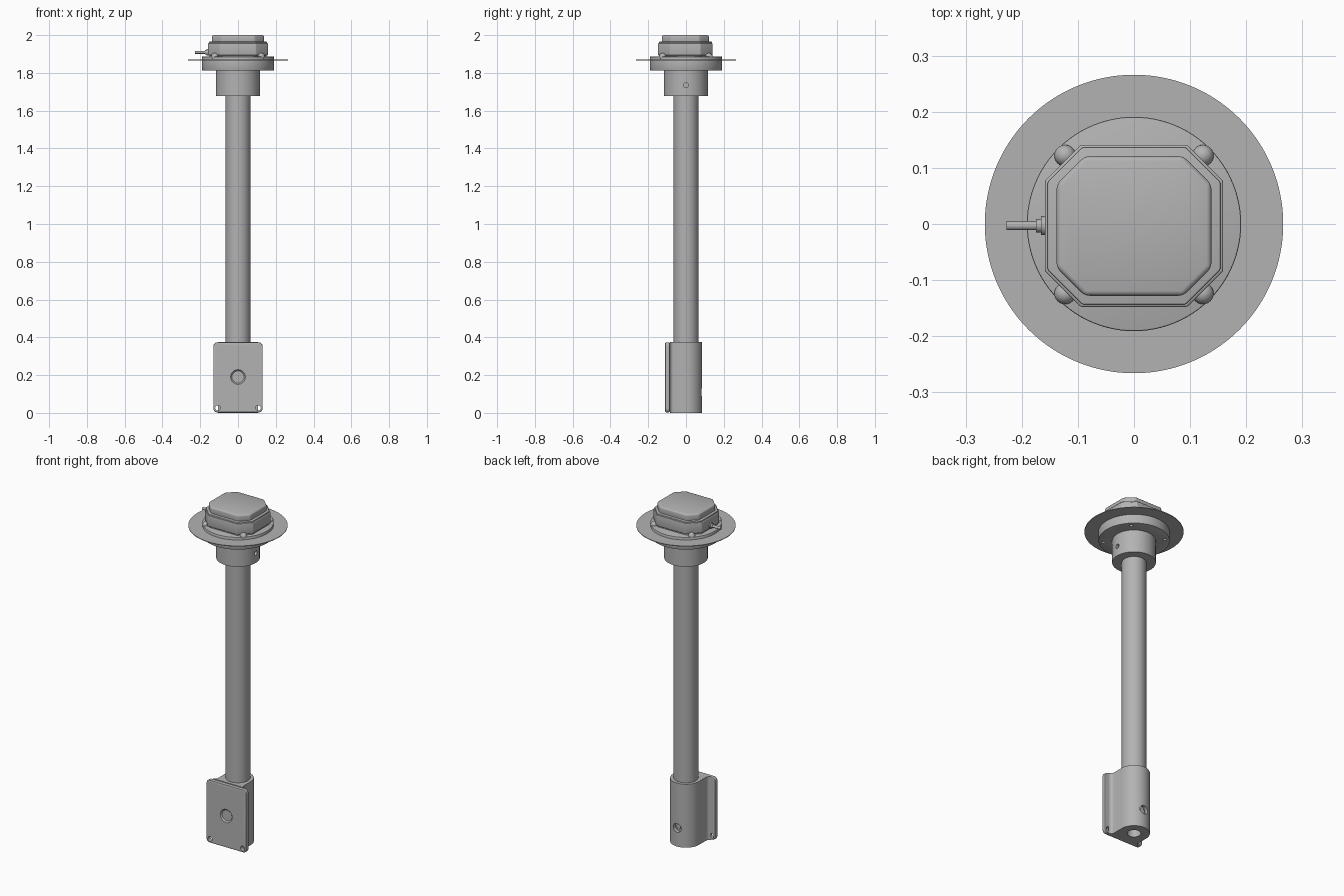
import bpy, bmesh
from math import sin, cos, pi, radians
from mathutils import Vector

cube = bpy.data.objects.get("Cube")
if cube:
    bpy.data.objects.remove(cube, do_unlink=True)

GREY = (0.45, 0.45, 0.45, 1)
grey = bpy.data.materials.new("plain grey")
grey.use_nodes = True
grey.diffuse_color = GREY
grey.node_tree.nodes["Principled BSDF"].inputs["Base Color"].default_value = GREY


def finish(name, bm):
    bmesh.ops.recalc_face_normals(bm, faces=bm.faces[:])
    mesh = bpy.data.meshes.new(name)
    bm.to_mesh(mesh)
    bm.free()
    mesh.materials.append(grey)
    ob = bpy.data.objects.new(name, mesh)
    bpy.context.collection.objects.link(ob)
    return ob


def activate(ob):
    bpy.ops.object.select_all(action='DESELECT')
    ob.select_set(True)
    bpy.context.view_layer.objects.active = ob


def smooth(ob, angle=30):
    activate(ob)
    bpy.ops.object.shade_smooth_by_angle(angle=radians(angle))


def prism(name, outline, low, high):
    """Extrude a plan outline from low to high."""
    bm = bmesh.new()
    face = bm.faces.new([bm.verts.new((x, y, low)) for x, y in outline])
    top = bmesh.ops.extrude_face_region(bm, geom=[face])["geom"]
    bmesh.ops.translate(bm, vec=(0, 0, high - low),
                        verts=[v for v in top if isinstance(v, bmesh.types.BMVert)])
    return finish(name, bm)


def rod(name, start, end, r, r2=None, sides=48):
    """Cylinder or cone between two points."""
    a, b = Vector(start), Vector(end)
    bm = bmesh.new()
    bmesh.ops.create_cone(bm, cap_ends=True, segments=sides, radius1=r,
                          radius2=r if r2 is None else r2, depth=(b - a).length)
    turn = (b - a).to_track_quat('Z', 'Y').to_matrix().to_4x4()
    turn.translation = (a + b) / 2
    bm.transform(turn)
    return finish(name, bm)


def bevel(ob, width, segments=3, angle=30):
    mod = ob.modifiers.new("Rounding", 'BEVEL')
    mod.width, mod.segments = width, segments
    mod.limit_method, mod.angle_limit = 'ANGLE', radians(angle)
    activate(ob)
    bpy.ops.object.modifier_apply(modifier=mod.name)


def cut(ob, cutters):
    for cutter in cutters:
        mod = ob.modifiers.new("Hole", 'BOOLEAN')
        mod.operation, mod.solver, mod.object = 'DIFFERENCE', 'EXACT', cutter
        activate(ob)
        bpy.ops.object.modifier_apply(modifier=mod.name)
        bpy.data.objects.remove(cutter, do_unlink=True)


def octagon(hx, hy, c, yc=-0.0035):
    pts = [(hx, hy - c), (hx - c, hy), (c - hx, hy), (-hx, hy - c),
           (-hx, c - hy), (c - hx, -hy), (hx - c, -hy), (hx, c - hy)]
    return [(x, y + yc) for x, y in pts]


CORNERS = [(sx, sy) for sx in (-1, 1) for sy in (-1, 1)]

# Pole
smooth(rod("pole", (0, 0, 0.1), (0, 0, 1.72), 0.066, sides=64))

# Wall sleeve: round back, straight cheeks and a flared foot meeting the plate
half = [(0.085 * cos(a * pi / 48), 0.085 * sin(a * pi / 48)) for a in range(24)]
flare = [(0.105 - 0.02 * cos(a * pi / 12), -0.066 - 0.02 * sin(a * pi / 12)) for a in range(7)]
right = flare[::-1] + half
sleeve = prism("wall_sleeve", right + [(0, 0.085)] + [(-x, y) for x, y in right[::-1]], 0, 0.375)
holes = [rod("bore", (0, 0, -0.1), (0, 0, 0.1), 0.037),
         rod("cable_hole", (0, -0.2, 0.19), (0, -0.055, 0.19), 0.032)]
for z in (0.11, 0.27):
    holes.append(rod("screw_hole", (0, 0.062, z), (0, 0.2, z), 0.026))
cut(sleeve, holes)
smooth(sleeve)
for i, z in enumerate((0.11, 0.27)):
    smooth(rod(f"sleeve_screw_{i + 1}", (0, 0.06, z), (0, 0.07, z), 0.014, sides=24))

# Mounting plate with rounded corners, a cable opening and four screw holes
outline = []
for k, (sx, sz) in enumerate([(1, 1), (-1, 1), (-1, -1), (1, -1)]):
    for j in range(9):
        a = (k + j / 8) * pi / 2
        outline.append((sx * 0.11 + 0.02 * cos(a), sz * 0.165 + 0.02 * sin(a)))
plate = prism("mounting_plate", outline, 0.086, 0.11)
for v in plate.data.vertices:
    x, y, z = v.co
    v.co = (x, -z, y + 0.188)
plate.data.update()
bevel(plate, 0.004, 2, 60)
holes = [rod("opening", (0, -0.2, 0.19), (0, 0, 0.19), 0.032),
         rod("countersink", (0, -0.112, 0.19), (0, -0.103, 0.19), 0.041, 0.032)]
for sx, sz in CORNERS:
    x, z = sx * 0.107, 0.188 + sz * 0.162
    holes.append(rod("plate_hole", (x, -0.2, z), (x, 0, z), 0.014, sides=32))
cut(plate, holes)
smooth(plate)

# Collar with a set screw hole in its left side
collar = rod("collar", (0, 0, 1.677), (0, 0, 1.815), 0.117, sides=96)
cut(collar, [rod("set_screw_hole", (0.095, 0, 1.735), (0.2, 0, 1.735), 0.013, sides=32)])
smooth(collar)

# Flange with small screw holes underneath
flange = rod("flange", (0, 0, 1.812), (0, 0, 1.886), 0.191, sides=96)
bevel(flange, 0.003, 2, 60)
cut(flange, [rod("under_hole", (sx * 0.117, sy * 0.117, 1.7), (sx * 0.117, sy * 0.117, 1.83),
                 0.009, sides=24) for sx, sy in CORNERS])
smooth(flange)

# Thin shield disc
smooth(rod("shield_disc", (0, 0, 1.866), (0, 0, 1.87), 0.266, sides=128))

# Domed screws at the housing corners
for i, (sx, sy) in enumerate(CORNERS):
    bm = bmesh.new()
    bmesh.ops.create_uvsphere(bm, u_segments=24, v_segments=12, radius=0.019)
    bmesh.ops.translate(bm, verts=bm.verts[:], vec=(sx * 0.123, sy * 0.123 - 0.001, 1.886))
    smooth(finish(f"housing_screw_{i + 1}", bm))

# Housing, its rim and the raised cap
base = prism("housing_base", octagon(0.152, 0.137, 0.062), 1.88, 1.9)
housing = prism("housing", octagon(0.159, 0.1445, 0.064), 1.893, 1.957)
rim = prism("housing_rim", octagon(0.154, 0.14, 0.062), 1.95, 1.965)
cap = prism("top_cap", octagon(0.138, 0.1245, 0.05), 1.955, 2.0)
for ob, width in ((base, 0.003), (housing, 0.004), (rim, 0.003), (cap, 0.009)):
    bevel(ob, width)
    smooth(ob, 40)

# Side cable connector
for name, x0, x1, r in (("connector_nut", -0.166, -0.155, 0.017),
                        ("connector_neck", -0.175, -0.16, 0.012),
                        ("connector_pin", -0.227, -0.17, 0.008)):
    smooth(rod(name, (x0, -0.003, 1.909), (x1, -0.003, 1.909), r, sides=32))
